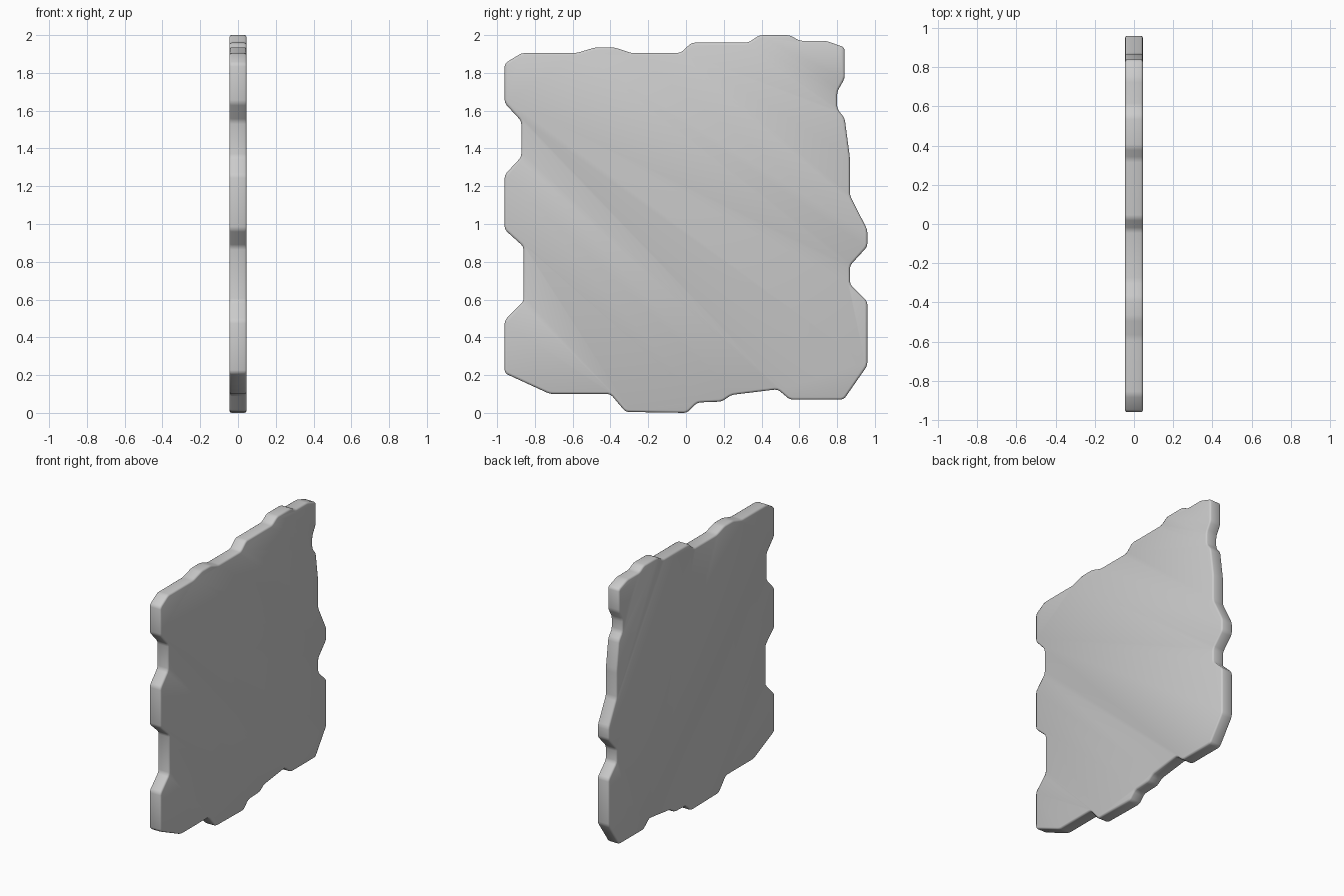
import bpy, bmesh

if "Cube" in bpy.data.objects:
    bpy.data.objects.remove(bpy.data.objects["Cube"])

HALF = 0.046   # half thickness along x
# Ragged outline (y, z), counter-clockwise seen from the right
bottom = [(-.96, .21), (-.72, .10), (-.40, .10), (-.32, .005), (.005, .0), (.06, .055),
          (.19, .06), (.24, .095), (.485, .125), (.55, .07), (.835, .07)]
right = [(.96, .25), (.96, .59), (.868, .68), (.868, .78), (.96, .88), (.96, .97),
         (.868, 1.15), (.868, 1.35), (.84, 1.56), (.80, 1.61), (.80, 1.70), (.84, 1.77)]
top = [(.84, 1.935), (.74, 1.97), (.60, 1.97), (.55, 2.0), (.39, 2.0), (.33, 1.96),
       (.03, 1.96), (-.03, 1.905), (-.29, 1.905), (-.38, 1.935), (-.48, 1.935),
       (-.58, 1.905), (-.87, 1.905)]
left = [(-.96, 1.85), (-.96, 1.64), (-.872, 1.545), (-.872, 1.355), (-.96, 1.26),
        (-.96, .97), (-.86, .88), (-.86, .59), (-.96, .49)]

# Slab: outline face with softened corners, extruded through its thickness
bm = bmesh.new()
verts = [bm.verts.new((-HALF, y, z)) for y, z in bottom + right + top + left]
bm.faces.new(verts)
bmesh.ops.bevel(bm, geom=list(bm.verts), offset=0.016, segments=2, profile=0.5,
                affect='VERTICES', clamp_overlap=True)
face = bm.faces[:][0]
ext = bmesh.ops.extrude_face_region(bm, geom=[face], use_keep_orig=True)
bmesh.ops.translate(bm, vec=(2 * HALF, 0, 0),
                    verts=[g for g in ext["geom"] if isinstance(g, bmesh.types.BMVert)])
bmesh.ops.recalc_face_normals(bm, faces=bm.faces)

# Rounded rims on both broad faces
rims = [e for e in bm.edges if abs(e.verts[0].co.x - e.verts[1].co.x) < 1e-5]
bmesh.ops.bevel(bm, geom=rims, offset=0.012, segments=2, profile=0.5,
                affect='EDGES', clamp_overlap=True)
mesh = bpy.data.meshes.new("stone_slab")
bm.to_mesh(mesh)
bm.free()
slab = bpy.data.objects.new("stone_slab", mesh)
bpy.context.collection.objects.link(slab)

bpy.context.view_layer.objects.active = slab
slab.select_set(True)
bpy.ops.object.shade_smooth_by_angle(angle=0.9)
